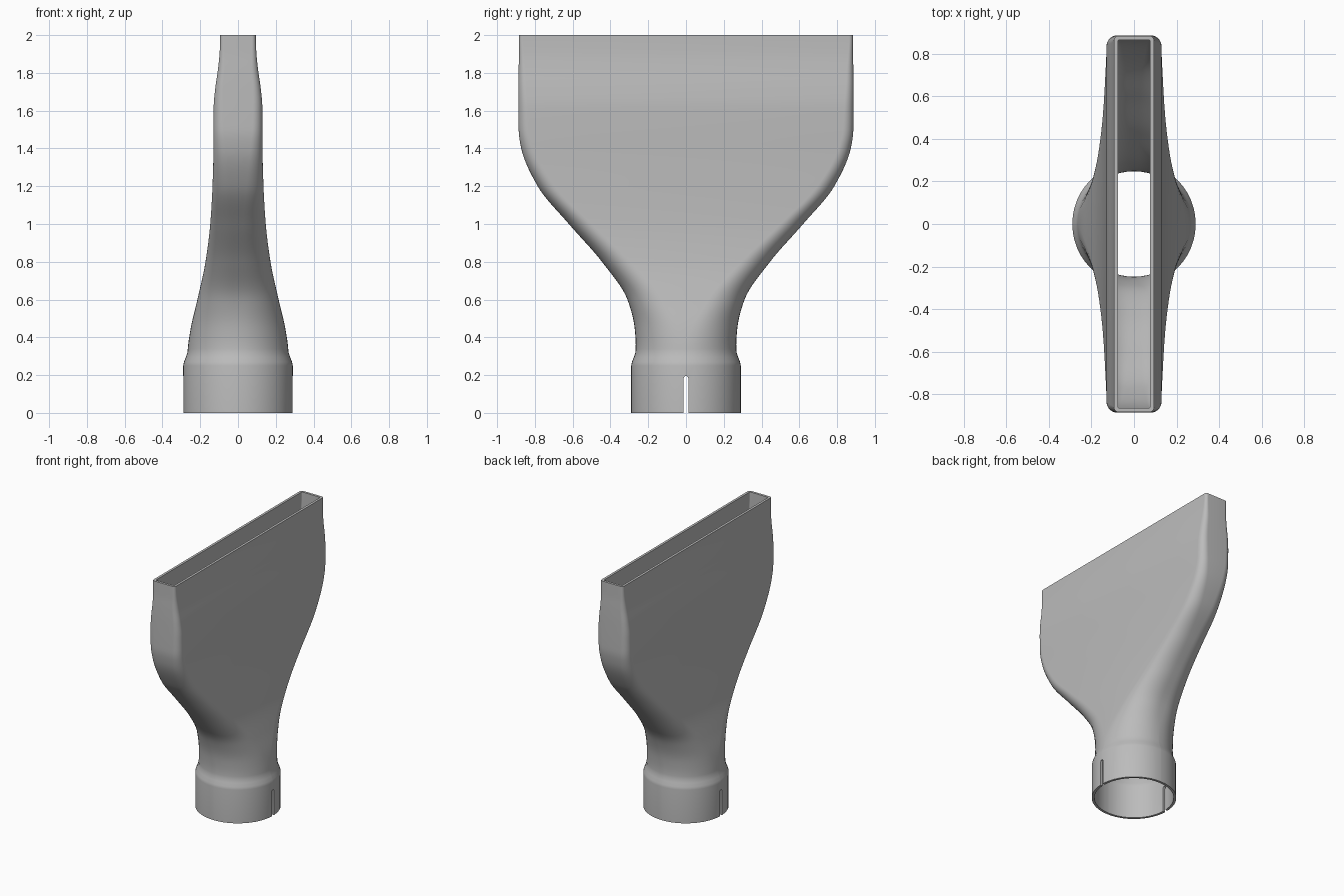
import bpy, bmesh, math

if "Cube" in bpy.data.objects:
    bpy.data.objects.remove(bpy.data.objects["Cube"], do_unlink=True)

WALL = 0.018
CORNER_STEPS = 12

# Outer sections: height, half width x, half width y, corner radius
KEYS = [
    (0.00, .290, .290, .288), (0.25, .290, .290, .288),
    (0.27, .286, .286, .284), (0.32, .268, .268, .266),
    (0.36, .264, .266, .260), (0.45, .250, .272, .240),
    (0.60, .215, .310, .190), (0.80, .172, .445, .150),
    (1.00, .147, .620, .120), (1.20, .135, .785, .090),
    (1.40, .130, .872, .065), (1.50, .130, .886, .055),
    (1.62, .129, .887, .050), (1.72, .120, .887, .042),
    (1.82, .106, .886, .035), (1.91, .097, .884, .025),
    (2.00, .094, .884, .020),
]


def slope(i, c):
    """Monotone tangent of column c at key i."""
    if i in (0, len(KEYS) - 1):
        return 0.0
    p, k, n = KEYS[i - 1], KEYS[i], KEYS[i + 1]
    d0 = (k[c] - p[c]) / (k[0] - p[0])
    d1 = (n[c] - k[c]) / (n[0] - k[0])
    return 0.0 if d0 * d1 <= 0 else 2 * d0 * d1 / (d0 + d1)


def sections():
    """Smoothly interpolated sections from bottom to top."""
    yield KEYS[0]
    for i in range(len(KEYS) - 1):
        k, n = KEYS[i], KEYS[i + 1]
        h = n[0] - k[0]
        steps = 1 if i == 0 else max(2, round(h / 0.025))
        for s in range(1, steps + 1):
            t = s / steps
            row = [k[0] + h * t]
            for c in (1, 2, 3):
                row.append((2*t**3 - 3*t**2 + 1) * k[c] + (t**3 - 2*t**2 + t) * h * slope(i, c)
                           + (3*t**2 - 2*t**3) * n[c] + (t**3 - t**2) * h * slope(i + 1, c))
            yield tuple(row)


def ring(bm, z, a, b, r):
    """Rounded rectangle loop of vertices."""
    verts = []
    for q, (sx, sy) in enumerate(((1, 1), (-1, 1), (-1, -1), (1, -1))):
        for s in range(CORNER_STEPS + 1):
            ang = (q + s / CORNER_STEPS) * math.pi / 2
            verts.append(bm.verts.new((sx * (a - r) + r * math.cos(ang),
                                       sy * (b - r) + r * math.sin(ang), z)))
    return verts


# Hollow nozzle: outer skin upward, inner skin back down, closed at both rims
bm = bmesh.new()
rows = list(sections())
loops = [ring(bm, *row) for row in rows]
loops += [ring(bm, z, a - WALL, b - WALL, max(r - WALL, 0.008)) for z, a, b, r in reversed(rows)]
for lower, upper in zip(loops, loops[1:] + loops[:1]):
    n = len(lower)
    for j in range(n):
        k = (j + 1) % n
        bm.faces.new((lower[j], lower[k], upper[k], upper[j]))
bmesh.ops.recalc_face_normals(bm, faces=bm.faces)
mesh = bpy.data.meshes.new("nozzle")
bm.to_mesh(mesh)
bm.free()
nozzle = bpy.data.objects.new("nozzle", mesh)
bpy.context.collection.objects.link(nozzle)

# Round-topped slot cutter through both sides of the collar
bm = bmesh.new()
half, top = 0.012, 0.183
outline = [(-half, -0.1), (half, -0.1)]
outline += [(half * math.cos(math.pi * s / 8), top + half * math.sin(math.pi * s / 8)) for s in range(9)]
face = bm.faces.new([bm.verts.new((-0.5, y, z)) for y, z in outline])
out = bmesh.ops.extrude_face_region(bm, geom=[face])
bmesh.ops.translate(bm, vec=(1, 0, 0), verts=[v for v in out["geom"] if isinstance(v, bmesh.types.BMVert)])
bmesh.ops.recalc_face_normals(bm, faces=bm.faces)
cut_mesh = bpy.data.meshes.new("slot_cutter")
bm.to_mesh(cut_mesh)
bm.free()
cutter = bpy.data.objects.new("slot_cutter", cut_mesh)
bpy.context.collection.objects.link(cutter)
cutter.hide_render = True

mod = nozzle.modifiers.new("slots", "BOOLEAN")
mod.operation = "DIFFERENCE"
mod.solver = "EXACT"
mod.object = cutter
bpy.ops.object.select_all(action="DESELECT")
nozzle.select_set(True)
bpy.context.view_layer.objects.active = nozzle
bpy.ops.object.modifier_apply(modifier=mod.name)
bpy.data.objects.remove(cutter, do_unlink=True)

# Plain grey finish
grey = bpy.data.materials.new("grey")
grey.use_nodes = True
color = (0.5, 0.5, 0.5, 1)
grey.diffuse_color = color
grey.node_tree.nodes["Principled BSDF"].inputs["Base Color"].default_value = color
nozzle.data.materials.clear()
nozzle.data.materials.append(grey)
bpy.ops.object.shade_smooth_by_angle(angle=math.radians(35))
